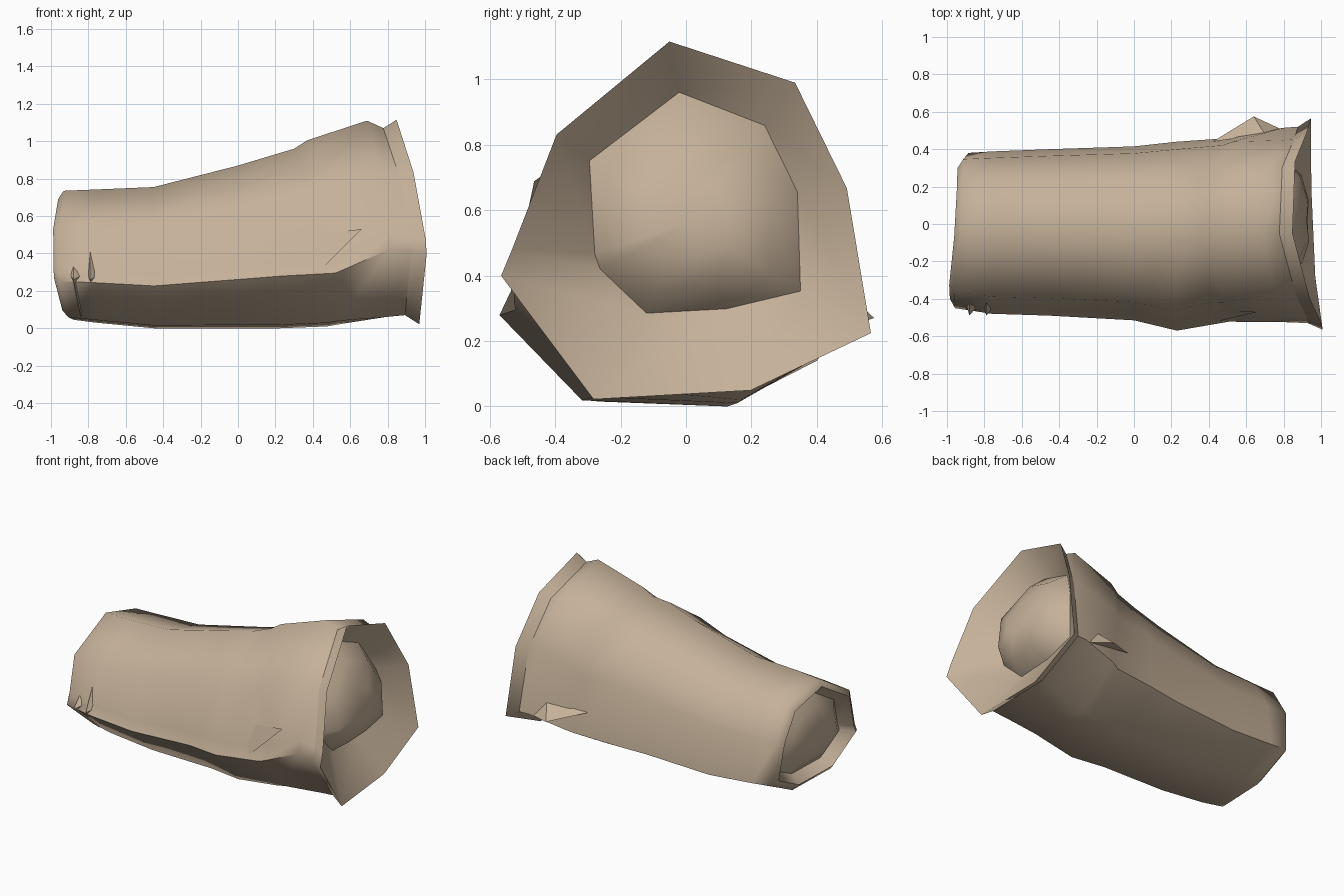
import bpy, bmesh, math
from mathutils import Vector

cube = bpy.data.objects.get("Cube")
if cube:
    bpy.data.objects.remove(cube)

skin = bpy.data.materials.new("warm_tan")
skin.use_nodes = True
tan = (0.56, 0.44, 0.32, 1)
skin.diffuse_color = tan
skin.node_tree.nodes["Principled BSDF"].inputs["Base Color"].default_value = tan

# Faceted cross-sections: u runs front to back, v runs bottom to top
RIM = [(-.09, 1), (.59, .885), (.87, .59), (1, .185), (.35, .025),
       (-.5, 0), (-1, .345), (-.94, .42), (-.7, .74)]
BODY = [(-.09, 1), (.62, .885), (.92, .59), (1, .185), (.38, 0),
        (-.5, .02), (-1, .3), (-.93, .38), (-.79, .74)]
FLOOR = [(-.15, 1), (.66, .85), (.97, .55), (1, .1), (.3, .02),
         (-.46, 0), (-.9, .2), (-.95, .27), (-1, .69)]


def ring(profile, x, front, back, bottom, top, bow=0, tilt=0, skew=0):
    """One section; bow, tilt and skew shift its corners along the length."""
    points = []
    for u, v in profile:
        shift = bow * math.sin(math.pi * .7 * (1 - v)) + tilt * (1 - v) + skew * u
        y = (front + back) / 2 + u * (back - front) / 2
        points.append(Vector((x + shift, y, bottom + v * (top - bottom))))
    return points


def shrink(points, factor, push):
    """Copy a section towards its centre and push it along the length."""
    centre = sum(points, Vector()) / len(points)
    return [centre + (p - centre) * factor + Vector((push, 0, 0)) for p in points]


def finish(name, bm, angle):
    bmesh.ops.recalc_face_normals(bm, faces=bm.faces)
    mesh = bpy.data.meshes.new(name)
    bm.to_mesh(mesh)
    bm.free()
    mesh.materials.append(skin)
    obj = bpy.data.objects.new(name, mesh)
    bpy.context.collection.objects.link(obj)
    bpy.ops.object.select_all(action="DESELECT")
    obj.select_set(True)
    bpy.context.view_layer.objects.active = obj
    bpy.ops.object.shade_smooth_by_angle(angle=math.radians(angle))


def loft(name, sections, cap=False):
    """Skin consecutive sections, optionally closing the first one."""
    bm = bmesh.new()
    loops = [[bm.verts.new(p) for p in section] for section in sections]
    n = len(BODY)
    for a, b in zip(loops, loops[1:]):
        for i in range(n):
            j = (i + 1) % n
            bm.faces.new((a[i], a[j], b[j], b[i]))
    if cap:
        hub = bm.verts.new(sum((v.co for v in loops[0]), Vector()) / n)
        for i in range(n):
            bm.faces.new((loops[0][(i + 1) % n], loops[0][i], hub))
    finish(name, bm, 64)


def fold(name, points):
    """A small pointed crease raised from the cloth."""
    bm = bmesh.new()
    bmesh.ops.convex_hull(bm, input=[bm.verts.new(p) for p in points])
    finish(name, bm, 30)


# Sections shared by neighbouring parts
wrist = ring(BODY, -.93, -.45, .38, .045, .735, -.06, .09, .03)
groove = ring(RIM, .775, -.53, .52, .07, 1.07, .13, 0, -.025)
rim = ring(RIM, .845, -.565, .565, .022, 1.115, .135, 0, -.03)

# Tapering sleeve with a domed wrist end and a shallow step ahead of the cuff
loft("sleeve", [
    shrink(wrist, .3, -.025),
    shrink(wrist, .55, 0),
    shrink(wrist, .74, .05),
    shrink(wrist, .88, -.03),
    wrist,
    ring(BODY, -.76, -.48, .388, .03, .742),
    ring(BODY, -.45, -.49, .40, 0, .755),
    ring(BODY, 0, -.515, .415, 0, .87),
    ring(BODY, .2, -.57, .44, 0, .93, .03),
    ring(BODY, .3, -.52, .46, .01, .96, .22),
    ring(BODY, .37, -.525, .48, .02, 1.005, .2),
    ring(RIM, .69, -.525, .515, .06, 1.11, .12),
    groove], cap=True)

# Flared cuff, its hollow and the dome bulging inside
loft("cuff", [groove, rim])
floor = ring(FLOOR, .69, -.295, .35, .285, .96, .12)
loft("cuff_hollow", [shrink(floor, .35, .15), shrink(floor, .75, .1), floor, rim], cap=True)

# Creases in the cloth
fold("front_crease", [(.24, -.50, .30), (.42, -.46, .50), (.66, -.47, .53), (.45, -.52, .32)])
fold("back_crease", [(.42, .44, .34), (.64, .575, .27), (.78, .51, .25), (.7, .48, .36)])
for x, height in ((-.86, .36), (-.77, .45)):
    fold("wrist_crease", [(x - .04, -.42, .29), (x + .04, -.42, .29), (x - .02, -.40, height),
                          (x - .02, -.49, .26), (x + .02, -.27, .06)])
